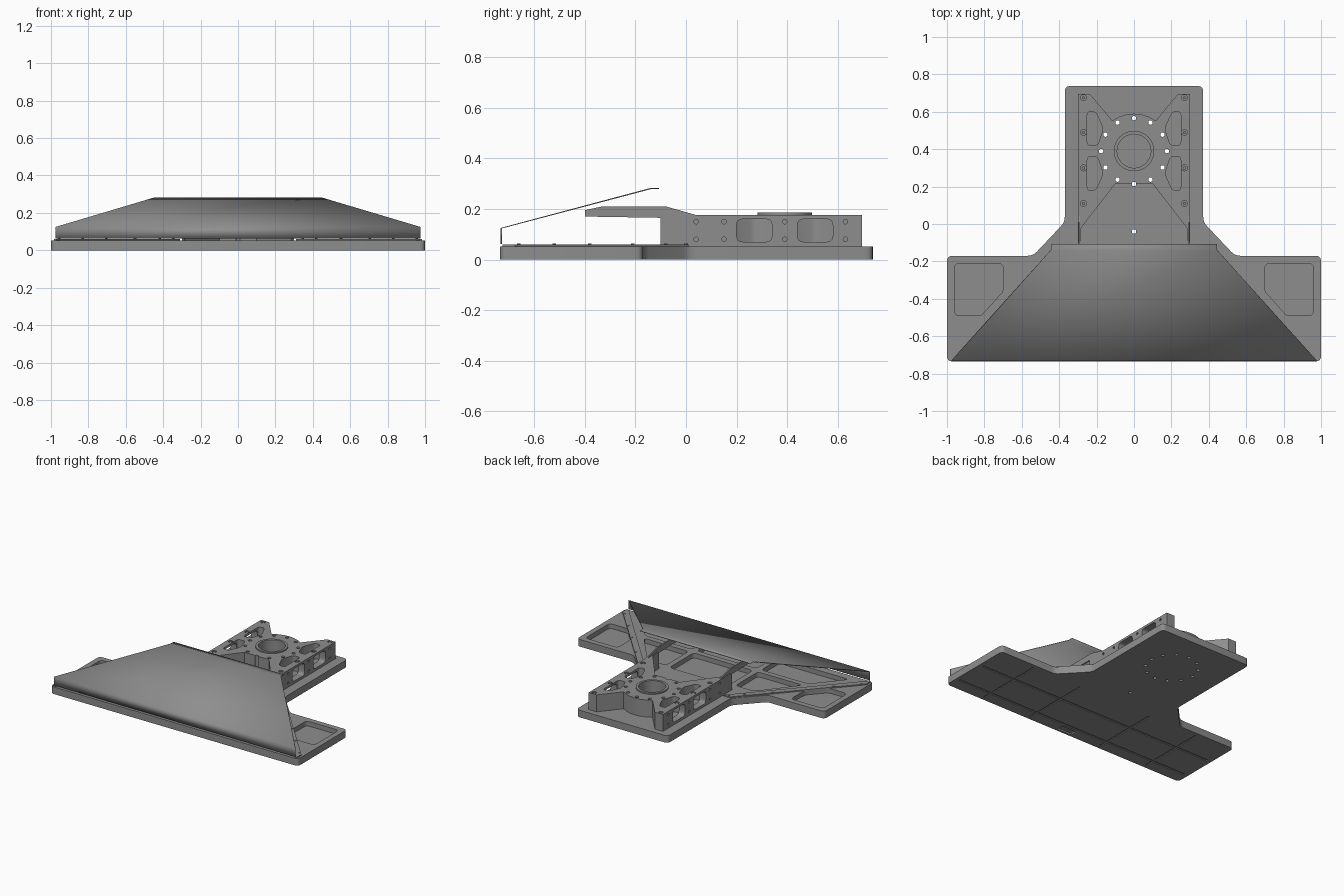
import bpy, bmesh, math
from mathutils import Vector

cube = bpy.data.objects.get("Cube")
if cube:
    bpy.data.objects.remove(cube, do_unlink=True)

grey = bpy.data.materials.new("machined_grey")
grey.use_nodes = True
grey.diffuse_color = (0.27, 0.27, 0.27, 1)
grey.node_tree.nodes["Principled BSDF"].inputs["Base Color"].default_value = grey.diffuse_color


def finish(name, bm):
    bmesh.ops.recalc_face_normals(bm, faces=bm.faces)
    mesh = bpy.data.meshes.new(name)
    bm.to_mesh(mesh)
    bm.free()
    mesh.materials.append(grey)
    obj = bpy.data.objects.new(name, mesh)
    bpy.context.collection.objects.link(obj)
    return obj


def flat(u, v, w):
    return (u, v, w)


def side(u, v, w):
    return (w, u, v)


def diagonal(u, v, w):
    # upright plane that follows the slanted hood edge
    return (0.319 - 0.9 * u + w, u, v)


def prism(name, pts, w0, w1, place=flat):
    bm = bmesh.new()
    low = [bm.verts.new(place(u, v, w0)) for u, v in pts]
    high = [bm.verts.new(place(u, v, w1)) for u, v in pts]
    bm.faces.new(low[::-1])
    bm.faces.new(high)
    n = len(pts)
    for i in range(n):
        j = (i + 1) % n
        bm.faces.new((low[i], low[j], high[j], high[i]))
    return finish(name, bm)


def rounded(pts, r, steps=4):
    out = []
    for i, p in enumerate(pts):
        b = Vector(p)
        a = b + (Vector(pts[i - 1]) - b).normalized() * r
        c = b + (Vector(pts[(i + 1) % len(pts)]) - b).normalized() * r
        for k in range(steps + 1):
            t = k / steps
            out.append(tuple(a * (1 - t) ** 2 + b * 2 * t * (1 - t) + c * t * t))
    return out


def rect(u0, u1, v0, v1):
    return [(u0, v0), (u1, v0), (u1, v1), (u0, v1)]


def circle(u, v, r, n=16):
    return [(u + r * math.cos(math.tau * i / n), v + r * math.sin(math.tau * i / n)) for i in range(n)]


def flip(pts):
    return [(-u, v) for u, v in pts]


def cut(obj, cutters):
    # subtract every cutter, bake the result and drop the helpers
    for c in cutters:
        c.hide_render = True
        mod = obj.modifiers.new("cut", 'BOOLEAN')
        mod.operation, mod.solver, mod.object = 'DIFFERENCE', 'EXACT', c
    graph = bpy.context.evaluated_depsgraph_get()
    mesh = bpy.data.meshes.new_from_object(obj.evaluated_get(graph))
    obj.modifiers.clear()
    obj.data = mesh
    for c in cutters:
        bpy.data.objects.remove(c, do_unlink=True)


def mirrored(obj, name):
    mesh = obj.data.copy()
    for v in mesh.vertices:
        v.co.x *= -1
    mesh.flip_normals()
    twin = bpy.data.objects.new(name, mesh)
    bpy.context.collection.objects.link(twin)


def pair(pts, w0, w1):
    return [prism("cutter", p, w0, w1) for p in (pts, flip(pts))]


RING = (0, 0.39)
bolts = circle(*RING, 0.176, 12)

# T-shaped base plate
half = [(1, -0.735), (1, -0.17), (0.54, -0.17), (0.37, 0.01), (0.37, 0.738)]
base = prism("base_plate", rounded(half + flip(half)[::-1], 0.03), 0, 0.052)
wing_pocket = rounded([(0.70, -0.21), (0.70, -0.37), (0.81, -0.49), (0.96, -0.49), (0.96, -0.21)], 0.03)
tools = pair(wing_pocket, 0.018, 0.1)
# pockets below the hood
tools += pair(rounded([(0.28, -0.17), (0.43, -0.17), (0.64, -0.43), (0.28, -0.43)], 0.03), 0.018, 0.1)
tools += pair(rounded([(0.28, -0.47), (0.66, -0.47), (0.84, -0.68), (0.28, -0.68)], 0.03), 0.018, 0.1)
tools.append(prism("cutter", rounded(rect(-0.24, 0.24, -0.43, -0.15), 0.03), 0.018, 0.1))
tools.append(prism("cutter", rounded(rect(-0.24, 0.24, -0.68, -0.47), 0.03), 0.018, 0.1))
# mounting holes and underside grooves
tools += [prism("cutter", circle(u, v, 0.012), -0.1, 0.2) for u, v in bolts + [(0, -0.04)]]
for y in (-0.64, -0.4):
    tools.append(prism("cutter", rect(-0.97, 0.97, y - 0.008, y + 0.008), -0.1, 0.006))
for x in (0.3, 0.7):
    tools += pair(rect(x - 0.007, x + 0.007, -0.71, -0.2), -0.1, 0.006)
tools.append(prism("cutter", rect(-0.06, 0.06, -0.72, -0.67), -0.1, 0.012))
cut(base, tools)

# Milled mounting block with splayed corner arms
arc = [(0.2 * math.sin(a), 0.39 + 0.2 * math.cos(a)) for a in (0.62, 0.41, 0.2)]
half = [(0.288, -0.10), (0.30, -0.10), (0.30, 0.695), (0.235, 0.695)] + arc
half += [(0, 0.59)]
front = [(0.10, 0.215), (0.282, -0.02)]
block = prism("mounting_block", half + flip(half[:-1])[::-1] + flip(front)[::-1] + front, 0.052, 0.176)
tools = [prism("cutter", circle(*RING, 0.09, 48), 0.055, 0.3)]
tools += [prism("cutter", circle(u, v, 0.012), 0, 0.3) for u, v in bolts]
pocket = [(0.25, 0.42), (0.25, 0.60), (0.205, 0.60), (0.165, 0.51), (0.195, 0.42)]
for shape in (pocket, [(u, 0.78 - v) for u, v in pocket]):
    tools += pair(rounded(shape, 0.018), 0.065, 0.3)
for v in (0.11, 0.30, 0.49, 0.675):
    tools += pair(circle(0.27, v, 0.016), 0.164, 0.3)
for s in (-1, 1):
    for y in (0.2, 0.44):
        w = sorted((s * 0.22, s * 0.4))
        tools.append(prism("cutter", rounded(rect(y, y + 0.14, 0.07, 0.16), 0.025), *w, side))
    for y in (0.04, 0.15, 0.39, 0.63):
        for z in (0.08, 0.15):
            w = sorted((s * 0.29, s * 0.4))
            tools.append(prism("cutter", circle(y, z, 0.009, 10), *w, side))
cut(block, tools)

# Raised bearing lip around the bore
lip = prism("bearing_lip", circle(*RING, 0.108, 48), 0.174, 0.185)
cut(lip, [prism("cutter", circle(*RING, 0.09, 48), 0, 0.3)])

# Screw heads in the arms
for v in (0.11, 0.30, 0.49, 0.675):
    for u in (-0.27, 0.27):
        prism("arm_screw", circle(u, v, 0.009, 6), 0.16, 0.173)

# Slanted ribs with lightening windows
curve = [(-0.085 - 0.06 * math.sin(a), 0.238 - 0.06 * math.cos(a)) for a in (1.57, 1.2, 0.8, 0.4, 0)]
rib = prism("left_rib", [(-0.725, 0.052), (-0.725, 0.121), (-0.145, 0.277)] + curve
            + [(0.015, 0.178), (0.015, 0.052)], -0.016, 0, diagonal)
windows = [[(-0.33, 0.095), (-0.205, 0.095), (-0.205, 0.238), (-0.33, 0.205)],
           [(-0.54, 0.09), (-0.365, 0.09), (-0.365, 0.195), (-0.54, 0.148)],
           [(-0.68, 0.09), (-0.575, 0.09), (-0.575, 0.137), (-0.68, 0.11)]]
cut(rib, [prism("cutter", rounded(w, 0.016), -0.1, 0.1, diagonal) for w in windows])
mirrored(rib, "right_rib")

# Foot flanges screwed to the base
flange = prism("left_rib_flange", [(0.31, 0.01), (0.365, 0.01), (0.985, -0.675), (0.985, -0.725), (0.971, -0.725)],
               0.051, 0.06)
mirrored(flange, "right_rib_flange")
for y in (-0.66, -0.52, -0.38, -0.21, -0.08, 0.0):
    x = 0.319 - 0.9 * y + (0.043 if y < -0.1 else 0.028)
    for s in (-1, 1):
        prism("flange_screw", circle(s * x, y, 0.007, 8), 0.058, 0.063)

# Inner braces joining the block to the hood
brace = prism("left_brace", [(-0.40, 0.17), (-0.40, 0.195), (-0.33, 0.21), (-0.08, 0.21), (0.04, 0.176),
                             (0.04, 0.165), (-0.1, 0.165)], 0.288, 0.298, side)
mirrored(brace, "right_brace")

# Folded sheet hood
bm = bmesh.new()
rows = []
for y, z, w in ((-0.732, 0.062, 0.975), (-0.732, 0.125, 0.975), (-0.14, 0.283, 0.445), (-0.107, 0.283, 0.445)):
    rows.append([bm.verts.new((s * w, y, z)) for s in (-1, 1)])
for a, b in zip(rows, rows[1:]):
    bm.faces.new((a[0], a[1], b[1], b[0]))
hood = finish("hood", bm)
sheet = hood.modifiers.new("sheet", 'SOLIDIFY')
sheet.thickness = 0.005
sheet.offset = -1 if hood.data.polygons[1].normal.z > 0 else 1

# Smooth the round walls, keep machined edges crisp
bpy.ops.object.select_all(action='DESELECT')
for obj in bpy.context.collection.objects:
    if obj.type == 'MESH' and grey.name in obj.data.materials:
        obj.select_set(True)
        bpy.context.view_layer.objects.active = obj
bpy.ops.object.shade_smooth_by_angle(angle=math.radians(30))
